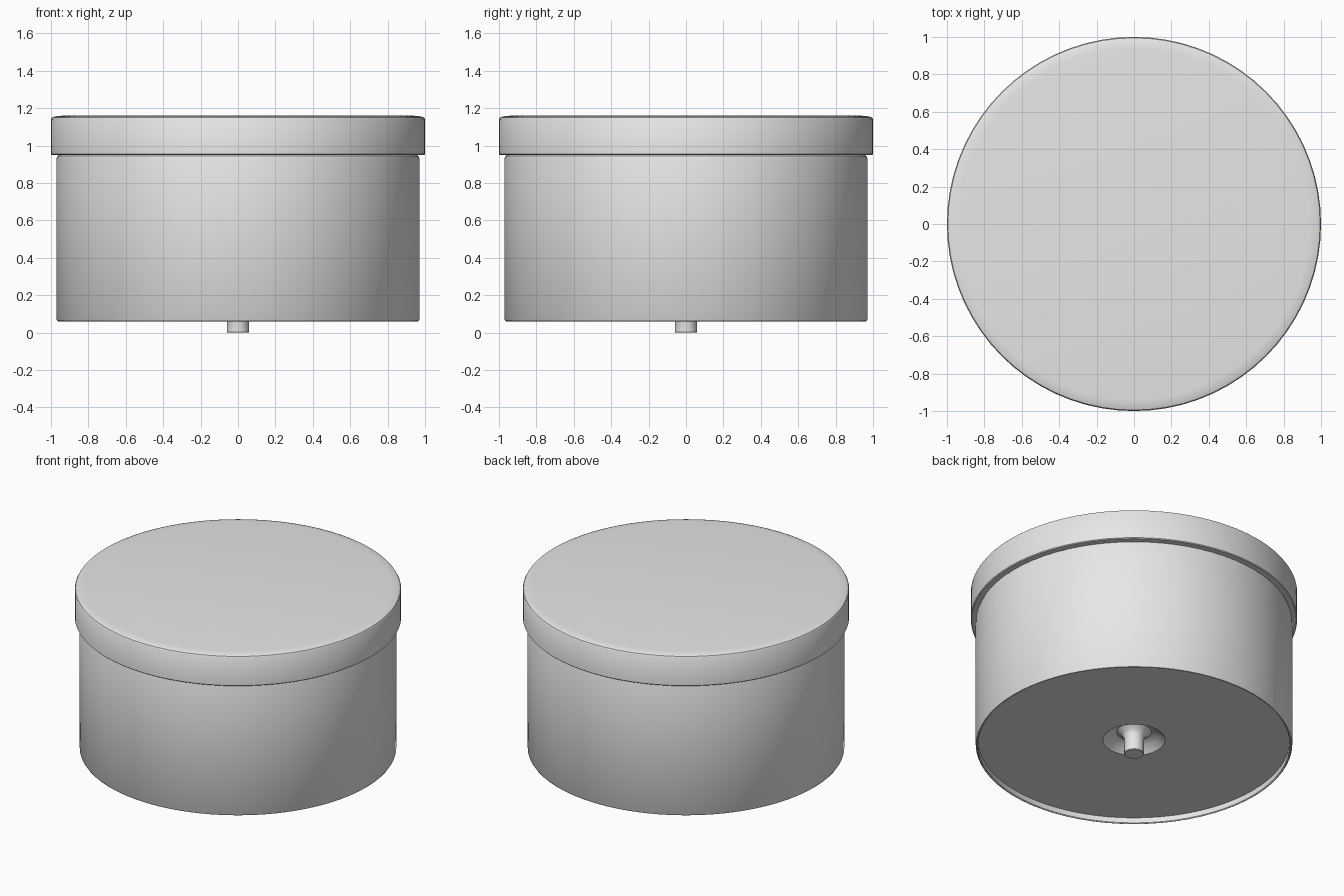
import bpy, bmesh, math

cube = bpy.data.objects.get("Cube")
if cube:
    bpy.data.objects.remove(cube, do_unlink=True)

# Single grey material
grey = bpy.data.materials.new("light grey")
grey.use_nodes = True
colour = (0.8, 0.8, 0.8, 1.0)
grey.diffuse_color = colour
grey.node_tree.nodes["Principled BSDF"].inputs["Base Color"].default_value = colour


def lathe(name, profile, steps=72, angle=35):
    """Revolve (radius, height) points about z into a closed solid."""
    bm = bmesh.new()
    verts = [bm.verts.new((r, 0, z)) for r, z in profile]
    edges = [bm.edges.new(pair) for pair in zip(verts, verts[1:])]
    bmesh.ops.spin(bm, geom=verts + edges, cent=(0, 0, 0), axis=(0, 0, 1),
                   angle=math.tau, steps=steps)
    bmesh.ops.remove_doubles(bm, verts=bm.verts, dist=0.0005)
    bmesh.ops.recalc_face_normals(bm, faces=bm.faces)
    mesh = bpy.data.meshes.new(name)
    bm.to_mesh(mesh)
    bm.free()
    mesh.materials.append(grey)
    obj = bpy.data.objects.new(name, mesh)
    bpy.context.collection.objects.link(obj)
    bpy.ops.object.select_all(action="DESELECT")
    obj.select_set(True)
    bpy.context.view_layer.objects.active = obj
    bpy.ops.object.shade_smooth_by_angle(angle=math.radians(angle))
    return obj


# Drum with a raised bottom rim, recessed base and a shallow central well
lathe("body", [
    (0, 0.16), (0.1, 0.16), (0.15, 0.14), (0.19, 0.10),
    (0.955, 0.10), (0.955, 0.065), (0.96, 0.06), (0.965, 0.062), (0.97, 0.07),
    (0.97, 0.93), (0.965, 0.945), (0.95, 0.955), (0, 0.955)])

# Overhanging lid with a softly rounded top edge
lathe("lid", [
    (0, 0.95), (0.995, 0.95), (1.0, 0.955), (1.0, 1.142),
    (0.995, 1.15), (0.98, 1.156), (0.94, 1.16), (0, 1.162)])

# Short pin on a flared foot, standing out of the well
lathe("pin", [
    (0, 0.16), (0.11, 0.16), (0.075, 0.14), (0.06, 0.11),
    (0.06, 0.004), (0.056, 0), (0, 0)], steps=32)
